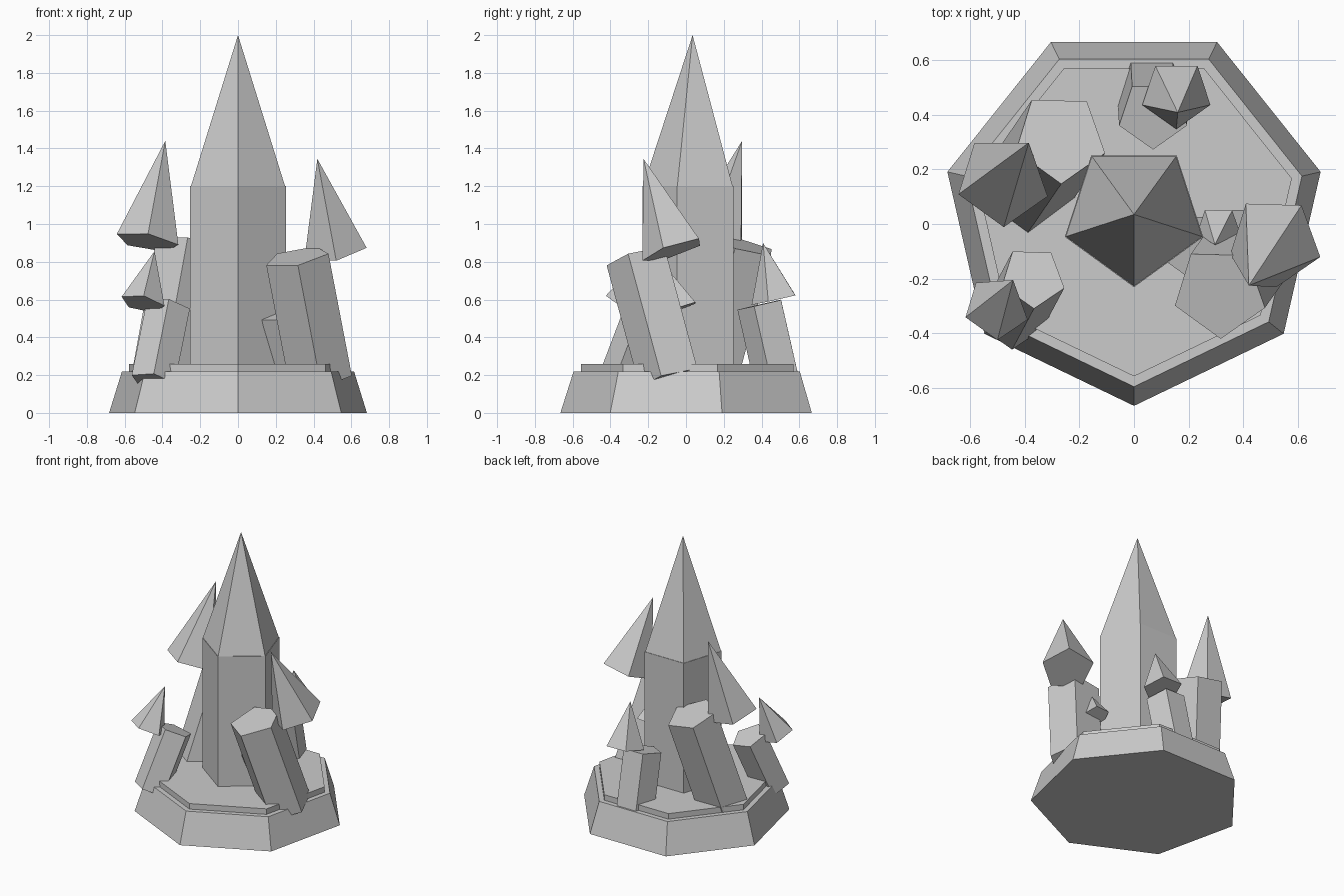
import bpy, bmesh, math
from mathutils import Vector

if "Cube" in bpy.data.objects:
    bpy.data.objects.remove(bpy.data.objects["Cube"])

# One plain stone grey for everything
grey = bpy.data.materials.new("stone_grey")
grey.diffuse_color = (0.6, 0.6, 0.6, 1)
grey.use_nodes = True
grey.node_tree.nodes["Principled BSDF"].inputs["Base Color"].default_value = grey.diffuse_color


def spike(name, n, base, top, r0, r1, twist=0.0):
    """n-sided prism, frustum or (r1 = 0) pyramid between two points."""
    base, top = Vector(base), Vector(top)
    q = Vector((0, 0, 1)).rotation_difference(top - base)
    bm = bmesh.new()

    def ring(centre, r):
        pts = []
        for i in range(n):
            a = math.radians(270 + twist) + i * math.tau / n
            pts.append(bm.verts.new(centre + q @ Vector((r * math.cos(a), r * math.sin(a), 0))))
        return pts

    low = ring(base, r0)
    bm.faces.new(low[::-1])
    if r1 > 0:
        high = ring(top, r1)
        bm.faces.new(high)
        for i in range(n):
            j = (i + 1) % n
            bm.faces.new((low[i], low[j], high[j], high[i]))
    else:
        tip = bm.verts.new(top)
        for i in range(n):
            bm.faces.new((low[i], low[(i + 1) % n], tip))
    me = bpy.data.meshes.new(name)
    bm.to_mesh(me)
    bm.free()
    me.materials.append(grey)
    ob = bpy.data.objects.new(name, me)
    bpy.context.collection.objects.link(ob)


CY = 0.035

# Seven-sided plinth and thin plate on top of it
spike("plinth", 7, (0, CY, 0), (0, CY, 0.22), 0.70, 0.63)
spike("plate", 7, (0, CY, 0.22), (0, CY, 0.26), 0.592, 0.592)

# Central five-sided crystal
spike("main_shaft", 5, (0, CY, 0.24), (0, CY, 1.2), 0.266, 0.266)
spike("main_tip", 5, (0, CY, 1.2), (0, CY, 2.0), 0.262, 0)

# Leaning crystals: shaft bottom, shaft top, tip base, tip apex, radius
crystals = {
    "right_crystal": ((0.437, -0.075, 0.18), (0.313, -0.25, 0.826),
                      (0.515, -0.064, 0.86), (0.42, -0.225, 1.345), 0.176),
    "back_left_crystal": ((-0.40, 0.125, 0.17), (-0.27, 0.315, 0.885),
                          (-0.48, 0.157, 0.905), (-0.385, 0.297, 1.44), 0.174),
    "front_left_crystal": ((-0.45, -0.345, 0.165), (-0.37, -0.195, 0.56),
                           (-0.504, -0.31, 0.578), (-0.442, -0.205, 0.856), 0.122),
    "back_crystal": ((0.065, 0.49, 0.18), (0.07, 0.40, 0.575),
                     (0.155, 0.475, 0.60), (0.16, 0.408, 0.90), 0.131),
    "small_right_crystal": ((0.27, -0.03, 0.20), (0.205, -0.12, 0.515),
                            (0.31, -0.015, 0.56), (0.296, -0.075, 0.735), 0.085),
}
for name, (b, t, cb, apex, r) in crystals.items():
    spike(name + "_shaft", 5, b, t, r, r)
    spike(name + "_tip", 5, cb, apex, r, 0)
